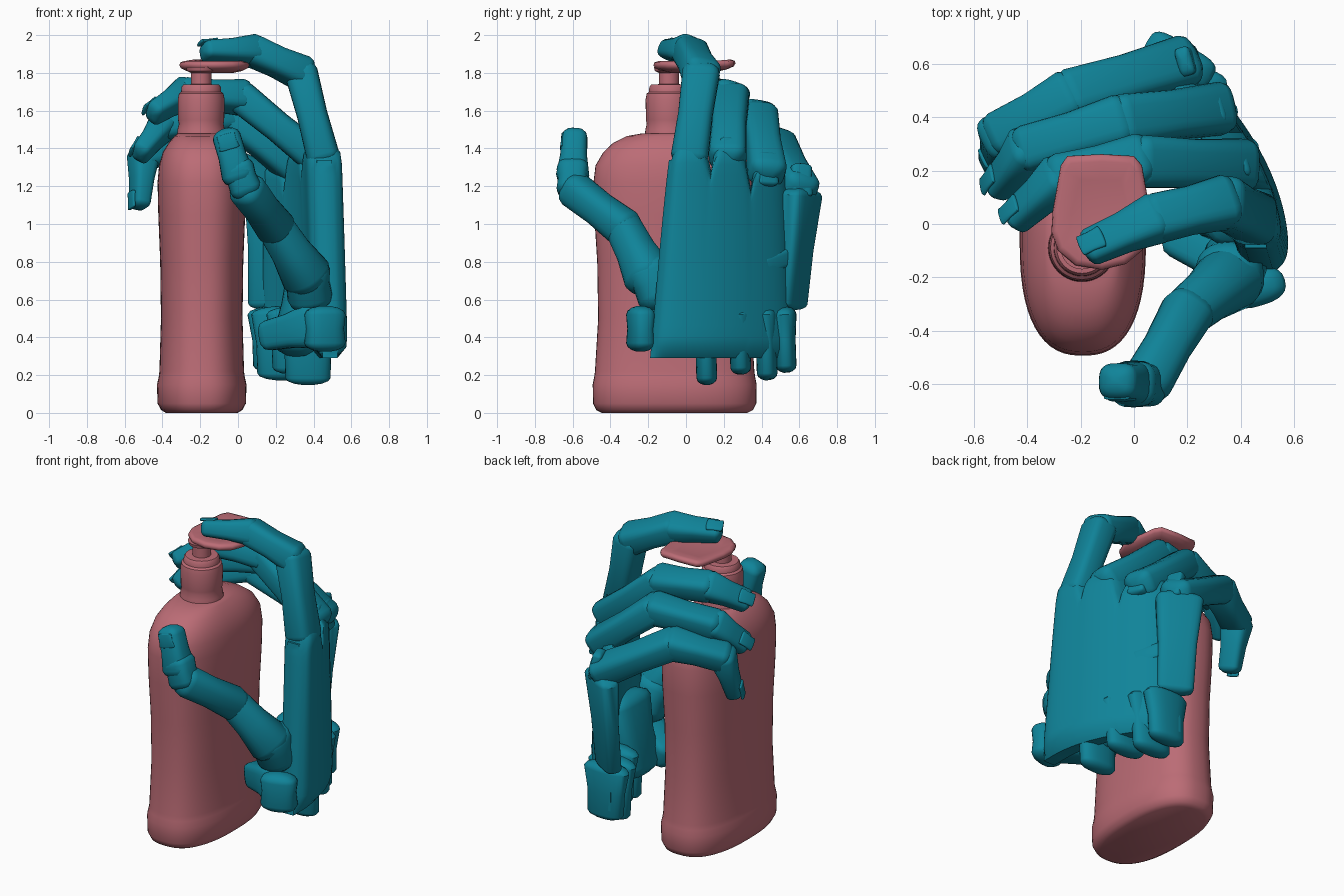
import bpy, bmesh, math
from mathutils import Vector as V

if "Cube" in bpy.data.objects:
    bpy.data.objects.remove(bpy.data.objects["Cube"])


def material(name, col):
    m = bpy.data.materials.new(name)
    m.diffuse_color = (*col, 1)
    m.use_nodes = True
    m.node_tree.nodes["Principled BSDF"].inputs["Base Color"].default_value = m.diffuse_color
    return m


TEAL = material("teal", (0.005, 0.23, 0.32))
PINK = material("rose", (0.50, 0.15, 0.18))


def finish(bm, name, mat, angle=40):
    bmesh.ops.recalc_face_normals(bm, faces=bm.faces)
    me = bpy.data.meshes.new(name)
    bm.to_mesh(me)
    bm.free()
    ob = bpy.data.objects.new(name, me)
    bpy.context.collection.objects.link(ob)
    me.materials.append(mat)
    bpy.context.view_layer.objects.active = ob
    ob.select_set(True)
    bpy.ops.object.shade_smooth_by_angle(angle=math.radians(angle))
    ob.select_set(False)
    return ob


def loft(bm, rings):
    rows = [[bm.verts.new(p) for p in r] for r in rings]
    n = len(rows[0])
    for a, b in zip(rows, rows[1:]):
        for i in range(n):
            bm.faces.new((a[i], a[(i + 1) % n], b[(i + 1) % n], b[i]))
    bm.faces.new(rows[0])
    bm.faces.new(rows[-1])


def superellipse(hx, hy, e, n):
    out = []
    for i in range(n):
        a = 2 * math.pi * i / n
        c, s = math.cos(a), math.sin(a)
        out.append((hx * math.copysign(abs(c) ** (2 / e), c), hy * math.copysign(abs(s) ** (2 / e), s)))
    return out


def segment(bm, a, b, wa, wb, up, ha=None, hb=None, cap=0.7, e=3):
    """Rounded-box bone from a to b; w = half width, h = half height along up."""
    a, b, up = V(a), V(b), V(up)
    ha, hb = ha or wa, hb or wb
    d = (b - a).normalized()
    up = (up - d * up.dot(d)).normalized()
    side = d.cross(up)
    arc = [math.radians(x) for x in (14, 38, 64, 90)]
    st = [(a - d * cap * min(wa, ha) * math.cos(t), wa * math.sin(t), ha * math.sin(t)) for t in arc]
    st.append(((a + b) / 2, (wa + wb) * 0.46, (ha + hb) * 0.46))
    st += [(b + d * cap * min(wb, hb) * math.cos(t), wb * math.sin(t), hb * math.sin(t)) for t in reversed(arc)]
    loft(bm, [[c + side * x + up * y for x, y in superellipse(w, h, e, 24)] for c, w, h in st])


def finger(name, pts, widths, up):
    """Jointed finger: one bone per span and a nail."""
    bm = bmesh.new()
    p = [V(q) for q in pts]
    dors = V(up)
    for i in range(len(p) - 1):
        last = i == len(p) - 2
        if i:
            dors = p[i] * 2 - p[i - 1] - p[i + 1]
        segment(bm, p[i], p[i + 1], widths[i], widths[i + 1], dors,
                widths[i] * .88, widths[i + 1] * (.72 if last else .88), e=3.3)
    d = (p[-1] - p[-2]).normalized()
    n = (dors - d * dors.dot(d)).normalized()
    w = widths[-1]
    # nail plate
    c = p[-1] + n * w * .68
    segment(bm, c - d * .05 + n * .006, c + d * .035, w * .62, w * .58, n, .012, .01)
    return finish(bm, name, TEAL)


# Bottle body: oval rings (z, half x, half y, centre y)
body = [(0, .19, .385, -.06), (.015, .215, .415, -.06), (.05, .234, .432, -.06), (.15, .237, .434, -.06),
        (.19, .228, .426, -.06), (.22, .224, .422, -.06), (.5, .216, .405, -.06), (.8, .22, .41, -.06),
        (1.05, .23, .426, -.06), (1.22, .234, .43, -.06), (1.31, .226, .417, -.062), (1.38, .206, .372, -.066),
        (1.43, .175, .31, -.075), (1.465, .145, .23, -.085), (1.48, .125, .14, -.09)]
bm = bmesh.new()
loft(bm, [[(-.192 + x, cy + y, z) for x, y in superellipse(hx, hy, 2.5, 56)] for z, hx, hy, cy in body])
finish(bm, "bottle_body", PINK)

# Pump collar and stem: turned profile
turned = [(1.44, .13), (1.50, .125), (1.53, .118), (1.55, .122), (1.66, .124), (1.69, .118), (1.70, .106),
          (1.725, .104), (1.738, .095), (1.74, .054), (1.80, .054), (1.81, .075), (1.83, .08)]
bm = bmesh.new()
loft(bm, [[(-.195 + x, -.09 + y, z) for x, y in superellipse(r, r, 2, 40)] for z, r in turned])
finish(bm, "pump_collar", PINK, 35)

# Pump head: flared paddle
outline = [(-.31, -.03), (-.305, .05), (-.275, .22), (-.25, .255), (-.12, .262), (0, .255), (.03, .22), (.06, .05),
           (.06, -.02), (.03, -.1), (-.03, -.15), (-.12, -.172), (-.22, -.155), (-.285, -.1)]
bm = bmesh.new()
loft(bm, [[(-.13 + (x + .13) * k, .03 + (y - .03) * k, z + .1 * max(0, y - .16) * k) for x, y in outline]
          for z, k in [(1.80, .55), (1.81, .8), (1.825, .96), (1.84, 1), (1.855, .98), (1.862, .88), (1.852, .6)]])
finish(bm, "pump_head", PINK, 60)

# Palm: bent slab with lobed top between the fingers
NU, NT = 48, 20
lobes = [(.03, 1.44), (.23, 1.43), (.44, 1.34)]


def palm_ring(t):
    outer, inner = [], []
    for i in range(NU + 1):
        u = i / NU
        yt = -.09 + .63 * u
        yc, zt = min(lobes, key=lambda l: abs(l[0] - yt))
        q = min(1, abs(yt - yc) / .105)
        # notches fade out below the knuckles so the back stays smooth
        z = .29 + (zt - .29) * t - (.22 if yt > -.02 else .1) * q ** 5 * t ** 4
        y = yt * t + (-.19 + .77 * u) * (1 - t)
        bend = max(0, y + .1)
        m = max(.4, math.sqrt(max(0, 1 - abs(2 * u - 1) ** 10) * max(0, 1 - abs(2 * t - 1) ** 18)))
        x = .487 - .7 * bend ** 2 - .03 * t
        half = (.1 - .02 * u) * m
        outer.append(V((x + half, y, z)))
        inner.append(V((x - half, y, z)))
    return outer, inner


bm = bmesh.new()
rings = []
for j in range(NT + 1):
    o, n = palm_ring(j / NT)
    rings.append([bm.verts.new(p) for p in o + n[::-1]])
N = 2 * NU + 2
for a, b in zip(rings, rings[1:]):
    for i in range(N):
        bm.faces.new((a[i], a[(i + 1) % N], b[(i + 1) % N], b[i]))
for r in (rings[0], rings[-1]):
    for i in range(NU):
        bm.faces.new((r[i], r[i + 1], r[N - 2 - i], r[N - 1 - i]))
finish(bm, "palm", TEAL, 50)

# Little finger metacarpal plate and its bracket
bm = bmesh.new()
segment(bm, (.17, .615, 1.15), (.16, .56, .58), .14, .11, (.5, .85, 0), .065, .05, e=4)
segment(bm, (.33, .42, .78), (.2, .58, .84), .05, .05, (.7, .7, 0), .03, .03, e=4)
finish(bm, "little_metacarpal", TEAL)

# Wrist lobes and heel blocks
bm = bmesh.new()
for y, zb, x, h in [(.11, .185, .37, .15), (.29, .24, .31, .16), (.43, .21, .23, .16), (.53, .25, .2, .15)]:
    segment(bm, (x, y - .01, .52), (x, y, zb), .065, .055, (1, 0, 0), h, h * .8, e=2.4)
segment(bm, (.46, -.24, .52), (.46, -.24, .37), .068, .068, (1, .3, 0), .11, .11, e=2.6)
segment(bm, (.4, -.16, .46), (.17, -.05, .41), .11, .08, (0, 0, 1), .12, .08, e=4)
segment(bm, (.36, .1, .75), (.3, .1, .38), .18, .16, (1, 0, 0), .1, .12)
finish(bm, "wrist", TEAL)

# Fingers: knuckle to tip
finger("index_finger", [(.45, .02, 1.36), (.335, .08, 1.80), (.08, .02, 1.915), (-.16, -.085, 1.915)],
       [.1, .1, .092, .07], (1, 0, .3))
finger("middle_finger", [(.40, .22, 1.36), (.02, .235, 1.67), (-.28, .17, 1.69), (-.44, .03, 1.59)],
       [.1, .1, .09, .07], (.5, 0, 1))
finger("ring_finger", [(.31, .43, 1.28), (-.05, .385, 1.57), (-.4, .28, 1.52), (-.51, .15, 1.38)],
       [.1, .1, .09, .07], (.5, .2, 1))
finger("little_finger", [(.18, .6, 1.19), (-.24, .48, 1.43), (-.5, .335, 1.36), (-.52, .25, 1.11)],
       [.102, .098, .088, .066], (.5, .5, 1))

# Thumb: wide base tapering round the front of the bottle
bm = bmesh.new()
segment(bm, (.38, -.14, .62), (.36, -.19, .74), .12, .13, (0, -1, 0), e=2.3)
segment(bm, (.36, -.2, .73), (.2, -.33, .98), .13, .095, (1, -1, 0), e=2.3)
segment(bm, (.2, -.33, .98), (.05, -.59, 1.18), .1, .095, (1, -1, 0), e=2.5)
segment(bm, (.04, -.6, 1.19), (0, -.6, 1.29), .085, .088, (0, -1, 0), .085, .085)
segment(bm, (.0, -.6, 1.26), (-.06, -.59, 1.46), .088, .075, (0, -1, 0), .088, .068)
segment(bm, (-.045, -.655, 1.40), (-.065, -.65, 1.47), .055, .05, (0, -1, 0), .012, .01)
finish(bm, "thumb", TEAL)

# Knuckle hinge plates where fingers meet the palm
bm = bmesh.new()
for x, y, z in [(.5, .03, 1.36), (.43, .23, 1.38), (.34, .43, 1.3), (.22, .61, 1.24)]:
    segment(bm, (x, y, z - .08), (x - .03, y, z + .06), .06, .055, (1, .3, .2), .03, .03, e=4)
finish(bm, "knuckle_plates", TEAL)
